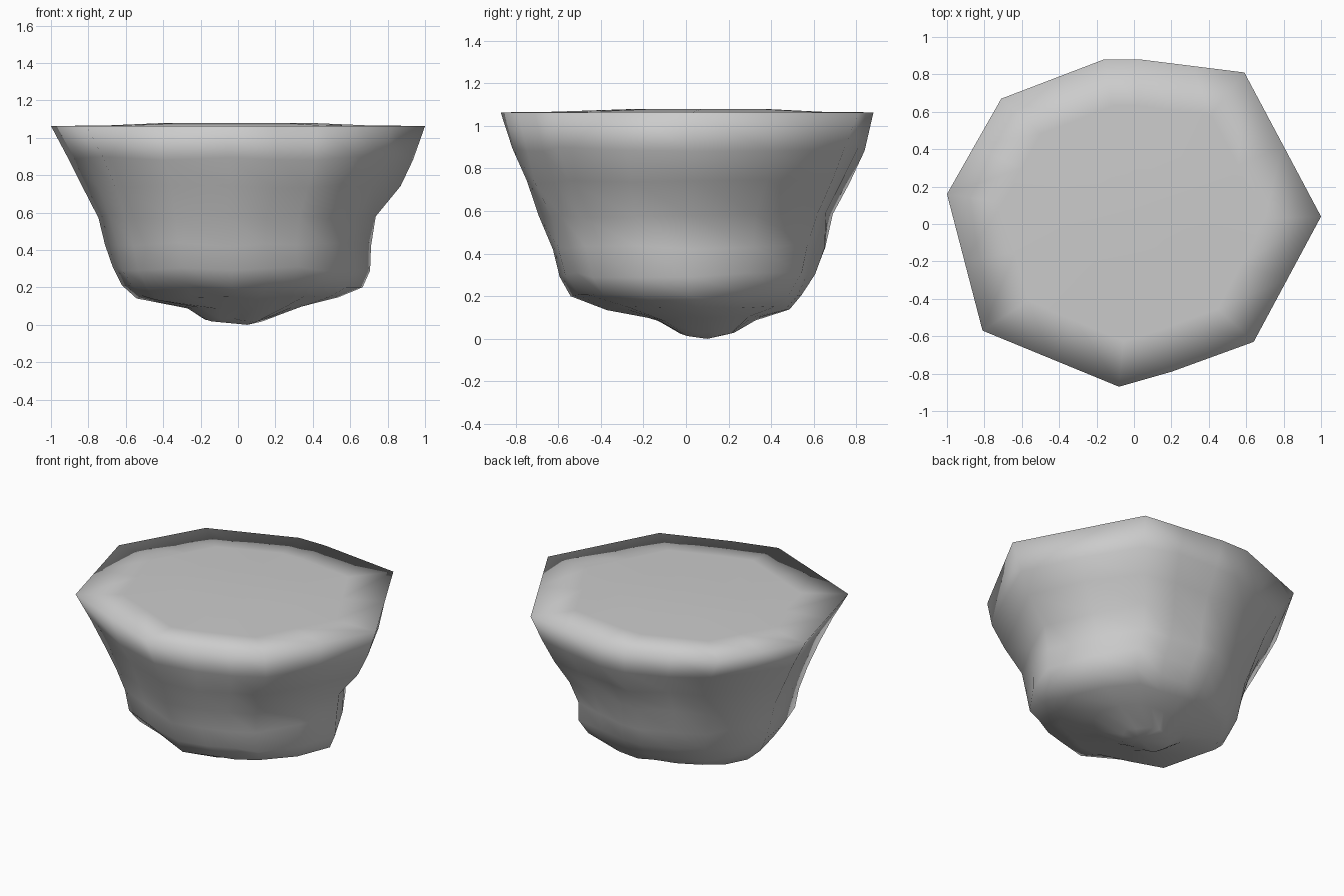
import bpy, bmesh, math, random

if "Cube" in bpy.data.objects:
    bpy.data.objects.remove(bpy.data.objects["Cube"])

random.seed(4)

# Corners of the angular top rim
RIM = [(1.0, 0.04), (0.59, 0.81), (0.03, 0.88), (-0.16, 0.88), (-0.71, 0.67),
       (-1.0, 0.16), (-0.81, -0.57), (-0.08, -0.87), (0.20, -0.79), (0.64, -0.63)]

# Levels below the rim: z, x min, x max, y min, y max, roundness
LEVELS = [(0.89, -0.90, 0.95, -0.82, 0.83, 0.15),
          (0.74, -0.82, 0.86, -0.76, 0.76, 0.25),
          (0.58, -0.755, 0.75, -0.69, 0.68, 0.3),
          (0.43, -0.71, 0.71, -0.64, 0.645, 0.35),
          (0.30, -0.665, 0.71, -0.61, 0.60, 0.35),
          (0.21, -0.62, 0.66, -0.54, 0.54, 0.4),
          (0.145, -0.55, 0.55, -0.40, 0.48, 0.5),
          (0.095, -0.27, 0.34, -0.17, 0.33, 0.7),
          (0.025, -0.18, 0.15, -0.03, 0.23, 0.8)]


def with_midpoints(points):
    out = []
    for i, (x, y) in enumerate(points):
        nx, ny = points[(i + 1) % len(points)]
        out.append((x, y))
        if math.hypot(nx - x, ny - y) > 0.4:
            out.append(((x + nx) / 2, (y + ny) / 2))
    return out


outline = with_midpoints(RIM)
count = len(outline)
bm = bmesh.new()


def add_ring(points):
    return [bm.verts.new(p) for p in points]


def bridge(upper, lower):
    for i in range(count):
        j = (i + 1) % count
        bm.faces.new((upper[i], lower[i], lower[j], upper[j]))


def close(ring, tip, up):
    v = bm.verts.new(tip)
    for i in range(count):
        a, b = ring[i], ring[(i + 1) % count]
        bm.faces.new((a, b, v) if up else (b, a, v))


# Nearly flat top, slightly raised in the middle
rim = add_ring([(x, y, 1.063) for x, y in outline])
shelf = add_ring([(x * 0.7, y * 0.72, 1.066) for x, y in outline])
crown = add_ring([(x * 0.42, y * 0.38 + 0.06, 1.078) for x, y in outline])
bridge(crown, shelf)
bridge(shelf, rim)
close(crown, (0, 0.06, 1.078), True)

# Tapering rocky underside
previous = rim
for z, x0, x1, y0, y1, roundness in LEVELS:
    points = []
    for x, y in outline:
        ux, uy = x, y / 0.875
        k = 1 + roundness * (1 / math.hypot(ux, uy) - 1)
        bump = k * (1 + random.uniform(-0.025, 0.015))
        points.append(((x0 + x1) / 2 + (x1 - x0) / 2 * ux * bump,
                       (y0 + y1) / 2 + (y1 - y0) / 2 * uy * bump,
                       z + random.uniform(-0.012, 0.012)))
    ring = add_ring(points)
    bridge(previous, ring)
    previous = ring
close(previous, (0.05, 0.1, 0.0), False)

bmesh.ops.recalc_face_normals(bm, faces=bm.faces)
mesh = bpy.data.meshes.new("rock_island")
bm.to_mesh(mesh)
bm.free()
for poly in mesh.polygons:
    poly.use_smooth = True
rock = bpy.data.objects.new("rock_island", mesh)
bpy.context.collection.objects.link(rock)
